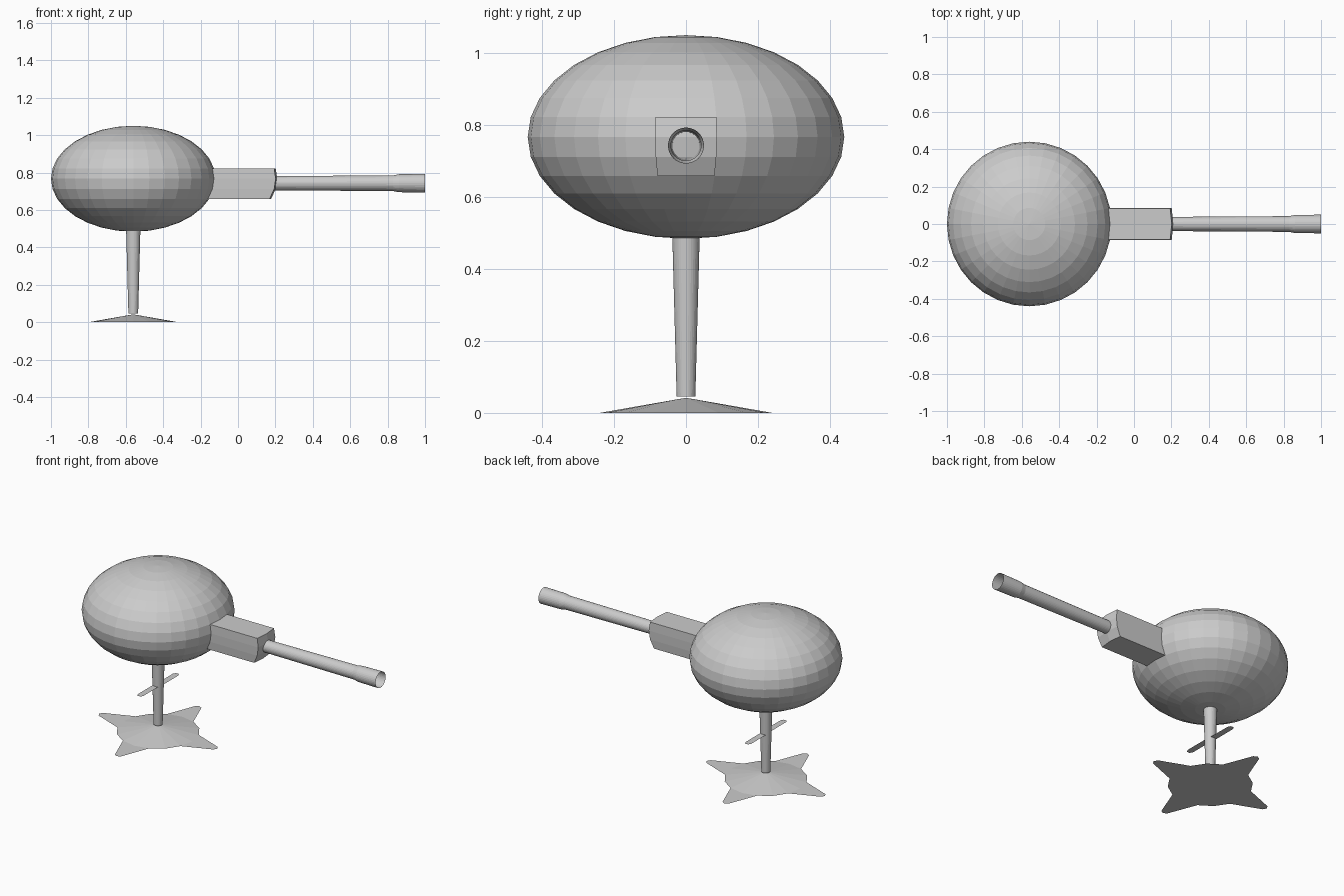
import bpy, bmesh, math
from mathutils import Matrix, Vector

if "Cube" in bpy.data.objects:
    bpy.data.objects.remove(bpy.data.objects["Cube"])

CX = -0.56          # axis of body, leg and base
BODY_Z = 0.767


def finish(bm, name):
    bmesh.ops.recalc_face_normals(bm, faces=bm.faces)
    mesh = bpy.data.meshes.new(name)
    bm.to_mesh(mesh)
    bm.free()
    ob = bpy.data.objects.new(name, mesh)
    bpy.context.collection.objects.link(ob)
    return ob


def lathe(name, profile, origin, axis, segs=32, cap_start=False):
    """Revolve (radius, distance) points around the x or z axis."""
    bm = bmesh.new()
    rings = []
    for r, d in profile:
        ring = []
        for i in range(segs):
            a = 2 * math.pi * i / segs
            c, s = r * math.cos(a), r * math.sin(a)
            co = (d, c, s) if axis == 'x' else (c, s, d)
            ring.append(bm.verts.new(Vector(co) + Vector(origin)))
        rings.append(ring)
    for a, b in zip(rings, rings[1:]):
        for i in range(segs):
            j = (i + 1) % segs
            bm.faces.new((a[i], a[j], b[j], b[i]))
    if cap_start:
        bm.faces.new(rings[0])
    return finish(bm, name)


# Body: squashed sphere, with a patch of side faces extruded into the barrel housing
bm = bmesh.new()
bmesh.ops.create_uvsphere(bm, u_segments=32, v_segments=16, radius=1)
step = math.sin(math.radians(11.25)) + 0.001
low = -math.sin(math.radians(22.5)) - 0.001
patch = [f for f in bm.faces
         if all(v.co.x > 0 and abs(v.co.y) < step and low < v.co.z < step for v in f.verts)]
bmesh.ops.scale(bm, vec=(0.44, 0.44, 0.283), verts=bm.verts)
new = bmesh.ops.extrude_face_region(bm, geom=patch)['geom']
bmesh.ops.delete(bm, geom=[f for f in patch if f.is_valid], context='FACES')
bmesh.ops.translate(bm, vec=(0.33, 0, 0),
                    verts=[g for g in new if isinstance(g, bmesh.types.BMVert)])
bmesh.ops.translate(bm, vec=(CX, 0, BODY_Z), verts=bm.verts)
finish(bm, "body_with_housing")

# Barrel: open single-walled tube with a flared muzzle
lathe("barrel", [(0.038, 0.195), (0.042, 0.83), (0.048, 0.86), (0.05, 1.0)],
      (0, 0, 0.743), 'x')

# Leg: tapered post
lathe("leg", [(0.026, 0.046), (0.038, 0.49)], (CX, 0, 0), 'z', cap_start=True)

# Foot pegs: flat plates with clipped ends
outline = [(-0.02, 0.02), (-0.02, 0.175), (-0.01, 0.193),
           (0.01, 0.193), (0.02, 0.175), (0.02, 0.02)]
for side, z in ((1, 0.292), (-1, 0.296)):
    bm = bmesh.new()
    bm.faces.new([bm.verts.new((CX + x, side * y, z)) for x, y in outline])
    finish(bm, "peg_left" if side < 0 else "peg_right")

# Base: shallow cone whose rim grows four flat toes
N, R = 16, 0.24
bm = bmesh.new()
apex = bm.verts.new((0, 0, 0.042))
rim = [bm.verts.new((R * math.cos(2 * math.pi * i / N), R * math.sin(2 * math.pi * i / N), 0))
       for i in range(N)]
for i in range(N):
    bm.faces.new((rim[i], rim[(i + 1) % N], apex))
bm.faces.new(rim[::-1])
for k in range(4):
    rot = Matrix.Rotation(k * math.pi / 2, 3, 'Z')
    tip = [bm.verts.new(rot @ Vector(p))
           for p in ((0.402, -0.022, 0), (0.415, 0, 0), (0.402, 0.022, 0))]
    root = [rim[(4 * k + d) % N] for d in (-1, 0, 1)]
    for i in range(2):
        bm.faces.new((root[i], tip[i], tip[i + 1], root[i + 1]))
bmesh.ops.translate(bm, vec=(CX, 0, 0), verts=bm.verts)
finish(bm, "base")
